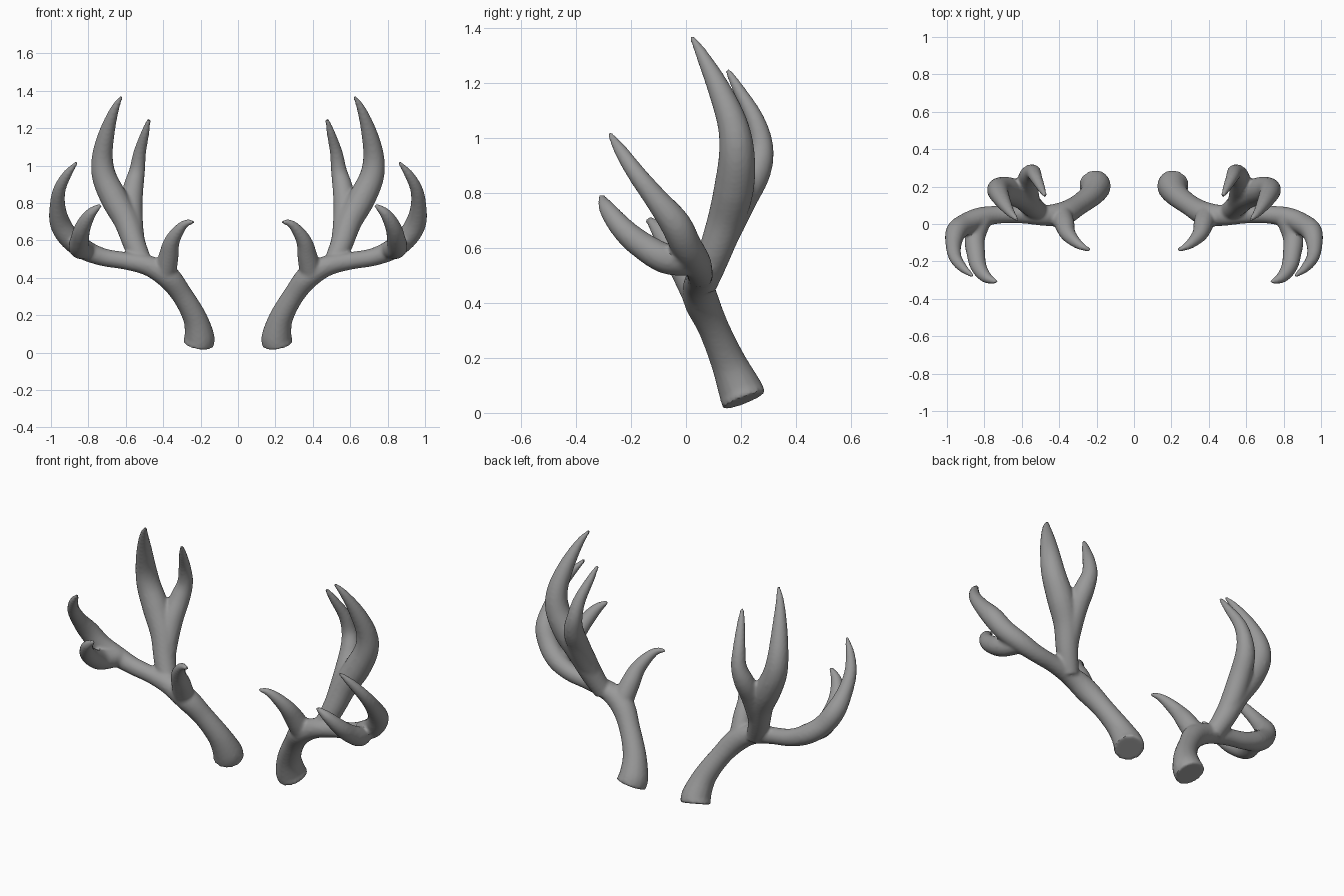
import bpy
import bmesh
import math
from mathutils import Vector

cube = bpy.data.objects.get("Cube")
if cube:
    bpy.data.objects.remove(cube, do_unlink=True)

SIDES = 16   # sides of each tube
STEPS = 6    # rings between two path points

# Grey antler material
GREY = (0.32, 0.32, 0.32, 1)
mat = bpy.data.materials.new("antler_grey")
mat.use_nodes = True
mat.diffuse_color = GREY
bsdf = mat.node_tree.nodes["Principled BSDF"]
bsdf.inputs["Base Color"].default_value = GREY
bsdf.inputs["Roughness"].default_value = 0.7

# Paths of the left antler: x, y, z, radius
BEAM = [(.212, .213, .045, .084), (.207, .195, .09, .080), (.232, .152, .19, .064),
        (.30, .10, .31, .057), (.38, .055, .41, .064), (.48, .045, .465, .055),
        (.60, .05, .49, .047), (.72, .05, .51, .048), (.82, .035, .55, .055),
        (.90, .0, .61, .057), (.95, -.04, .69, .056), (.965, -.11, .78, .043),
        (.955, -.18, .87, .034), (.915, -.235, .95, .025), (.86, -.28, 1.02, .009)]
FRONT_TINE = [(.81, .03, .55, .052), (.85, -.07, .56, .055), (.845, -.16, .61, .050),
              (.83, -.23, .67, .043), (.79, -.285, .74, .031), (.735, -.31, .79, .011)]
BROW_TINE = [(.39, .05, .42, .060), (.37, -.005, .52, .053), (.355, -.05, .59, .043),
             (.32, -.09, .65, .032), (.28, -.12, .69, .021), (.235, -.14, .70, .010)]
TALL_TINE = [(.50, .06, .46, .050), (.55, .10, .57, .060), (.595, .145, .70, .068),
             (.66, .175, .82, .073), (.715, .185, .94, .066), (.725, .17, 1.05, .056),
             (.70, .12, 1.18, .042), (.66, .06, 1.30, .024), (.622, .02, 1.37, .009)]
BACK_TINE = [(.54, .09, .55, .050), (.565, .14, .66, .060), (.57, .20, .78, .060),
             (.56, .255, .88, .055), (.54, .275, .97, .043), (.525, .25, 1.07, .034),
             (.495, .19, 1.18, .022), (.475, .15, 1.25, .010)]


def smooth_path(points):
    """Catmull-Rom curve through the points, radius included."""
    p = [Vector(q) for q in points]
    p = [p[0] * 2 - p[1]] + p + [p[-1] * 2 - p[-2]]
    out = []
    for a, b, c, d in zip(p, p[1:], p[2:], p[3:]):
        for i in range(STEPS):
            t = i / STEPS
            out.append((b * 2 + (c - a) * t + (a * 2 - b * 5 + c * 4 - d) * t**2
                        + (b * 3 - a - c * 3 + d) * t**3) / 2)
    out.append(p[-2])
    return out


def add_tube(bm, points):
    """Closed tapering tube along a smooth path."""
    path = smooth_path(points)
    rings, side = [], Vector((1, 0, 0))
    for i, q in enumerate(path):
        tangent = (path[min(i + 1, len(path) - 1)] - path[max(i - 1, 0)]).to_3d().normalized()
        side = (side - tangent * side.dot(tangent)).normalized()
        up = tangent.cross(side)
        ring = []
        for k in range(SIDES):
            a = math.tau * k / SIDES
            ring.append(bm.verts.new(q.to_3d() + (side * math.cos(a) + up * math.sin(a)) * q.w))
        rings.append(ring)
    for r, s in zip(rings, rings[1:]):
        for k in range(SIDES):
            n = (k + 1) % SIDES
            bm.faces.new((r[k], r[n], s[n], s[k]))
    bm.faces.new(rings[0][::-1])
    bm.faces.new(rings[-1])


def add_object(name, mesh):
    obj = bpy.data.objects.new(name, mesh)
    bpy.context.collection.objects.link(obj)
    return obj


# Tubes of one antler
bm = bmesh.new()
for path in (BEAM, FRONT_TINE, BROW_TINE, TALL_TINE, BACK_TINE):
    add_tube(bm, path)
mesh = bpy.data.meshes.new("antler_tubes")
bm.to_mesh(mesh)
bm.free()
tubes = add_object("antler_tubes", mesh)

# Fuse the tubes and soften the forks
fuse = tubes.modifiers.new("fuse", "REMESH")
fuse.mode = "VOXEL"
fuse.voxel_size = 0.009
soften = tubes.modifiers.new("soften", "SMOOTH")
soften.factor = 0.5
soften.iterations = 6
graph = bpy.context.evaluated_depsgraph_get()
fused = bpy.data.meshes.new_from_object(tubes.evaluated_get(graph))
bpy.data.objects.remove(tubes, do_unlink=True)

# Left antler and its mirror image
fused.materials.clear()
fused.materials.append(mat)
mirrored = fused.copy()
bm = bmesh.new()
bm.from_mesh(mirrored)
for v in bm.verts:
    v.co.x *= -1
bmesh.ops.reverse_faces(bm, faces=bm.faces[:])
bm.to_mesh(mirrored)
bm.free()

for name, data in (("left_antler", fused), ("right_antler", mirrored)):
    obj = add_object(name, data)
    bpy.ops.object.select_all(action="DESELECT")
    obj.select_set(True)
    bpy.context.view_layer.objects.active = obj
    bpy.ops.object.shade_smooth_by_angle(angle=math.radians(40))
